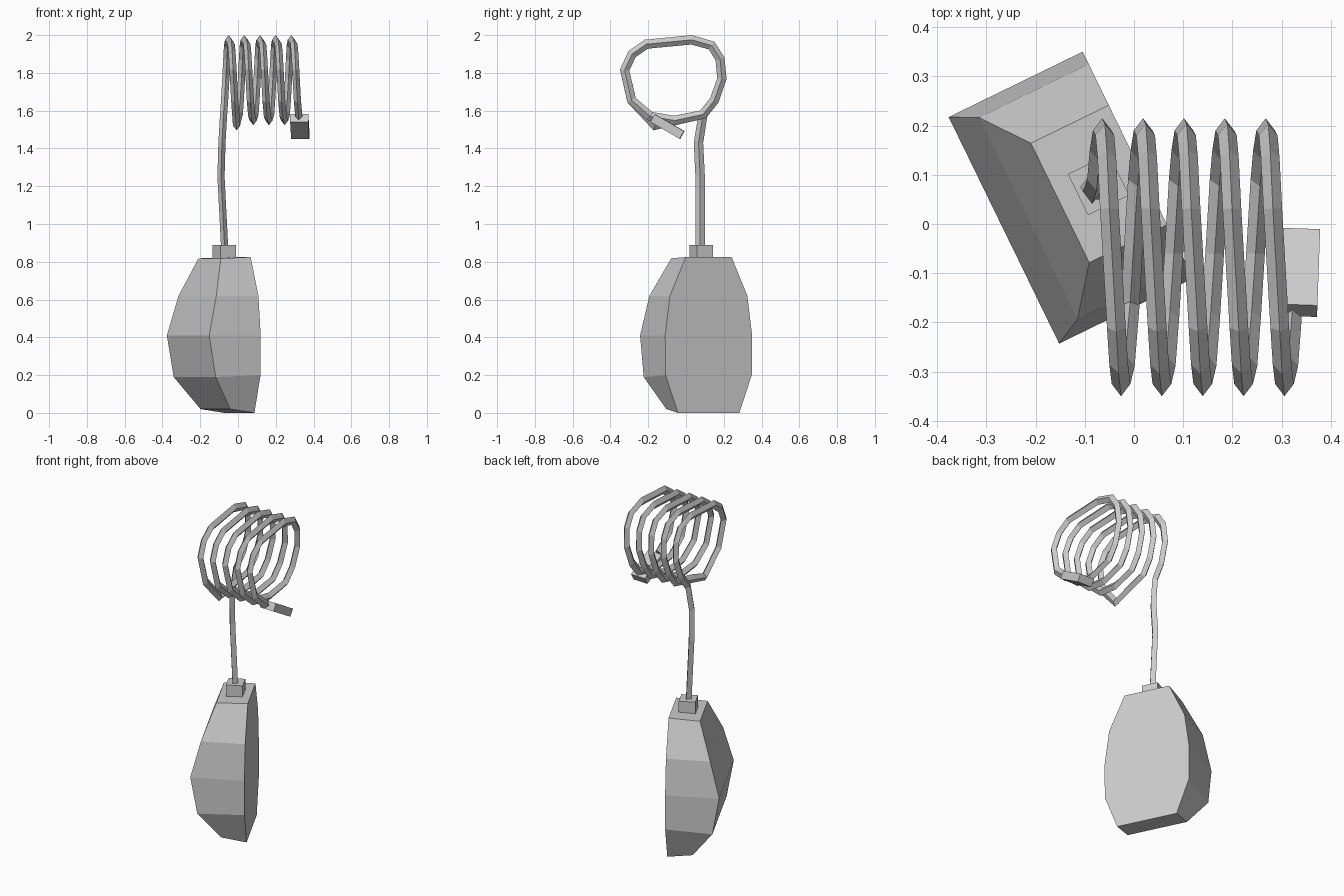
import bpy, bmesh, math
from mathutils import Vector, Matrix

if "Cube" in bpy.data.objects:
    bpy.data.objects.remove(bpy.data.objects["Cube"])


def finish(name, bm):
    bmesh.ops.recalc_face_normals(bm, faces=bm.faces)
    mesh = bpy.data.meshes.new(name)
    bm.to_mesh(mesh)
    bm.free()
    obj = bpy.data.objects.new(name, mesh)
    bpy.context.collection.objects.link(obj)
    return obj


def loft(name, rings):
    bm = bmesh.new()
    rows = [[bm.verts.new(p) for p in r] for r in rings]
    n = len(rows[0])
    for a, b in zip(rows, rows[1:]):
        for i in range(n):
            j = (i + 1) % n
            bm.faces.new((a[i], a[j], b[j], b[i]))
    bm.faces.new(rows[0])
    bm.faces.new(rows[-1])
    return finish(name, bm)


def box(name, size, matrix):
    bm = bmesh.new()
    bmesh.ops.create_cube(bm, size=1, matrix=matrix @ Matrix.Diagonal((*size, 1)))
    return finish(name, bm)


# Handset body: flat back, bulging front, turned about z
turn = math.radians(26)
side = Vector((math.sin(turn), -math.cos(turn), 0))
back = Vector((math.cos(turn), math.sin(turn), 0))
centre = Vector((0.008, 0.12, 0))
# back height, front height, half width, depth
levels = [(0.0, 0.02, 0.18, 0.142), (0.2, 0.19, 0.254, 0.264),
          (0.41, 0.41, 0.256, 0.303), (0.62, 0.62, 0.228, 0.248),
          (0.825, 0.818, 0.135, 0.176)]
rings = []
for zb, zf, w, d in levels:
    up_b, up_f = Vector((0, 0, zb)), Vector((0, 0, zf))
    rings.append([centre + side * w + up_b, centre - side * w + up_b,
                  centre - side * w - back * d + up_f,
                  centre + side * w - back * d + up_f])
loft("handset_body", rings)

# Strain relief block on top of the body
box("cord_socket", (0.093, 0.093, 0.09),
    Matrix.Translation((-0.072, 0.08, 0.845)) @ Matrix.Rotation(turn, 4, 'Z'))

# Coiled cord: straight lead followed by repeated flattened loops
loop = [(0.09, 1.58), (0.15, 1.655), (0.19, 1.77), (0.18, 1.875),
        (0.135, 1.945), (0.03, 1.975), (-0.21, 1.952), (-0.285, 1.9),
        (-0.325, 1.815), (-0.288, 1.655), (-0.19, 1.57), (-0.06, 1.548)]
path = [Vector(p) for p in ((-0.07, 0.075, 0.86), (-0.09, 0.075, 1.25),
                            (-0.085, 0.066, 1.43))]
for k in range(5):
    for i, (y, z) in enumerate(loop):
        if k == 4 and i == 11:
            break
        if k == 0 and i == 10:
            y, z = -0.165, 1.52
        a = math.atan2(z - 1.76, y + 0.07)
        if i > 2 and a < -0.1:
            a += 2 * math.pi
        path.append(Vector((-0.065 + 0.083 * (k + a / (2 * math.pi)), y, z)))

# Diamond section swept along the cord
rings = []
for i, p in enumerate(path):
    t0 = (p - path[max(i - 1, 0)]).normalized()
    t1 = (path[min(i + 1, len(path) - 1)] - p).normalized()
    t = t0 + t1
    t.x = 0
    t.normalize()
    out = t.cross(Vector((1, 0, 0))) * 0.025
    across = Vector((0.019, 0, 0))
    rings.append([p + across, p + out, p - across, p - out])
loft("coiled_cord", rings)

# Plug at the free end
box("plug", (0.096, 0.179, 0.047),
    Matrix.Translation((0.327, -0.098, 1.516)) @ Matrix.Rotation(math.radians(-2), 4, 'Z')
    @ Matrix.Rotation(math.radians(-30), 4, 'X'))
